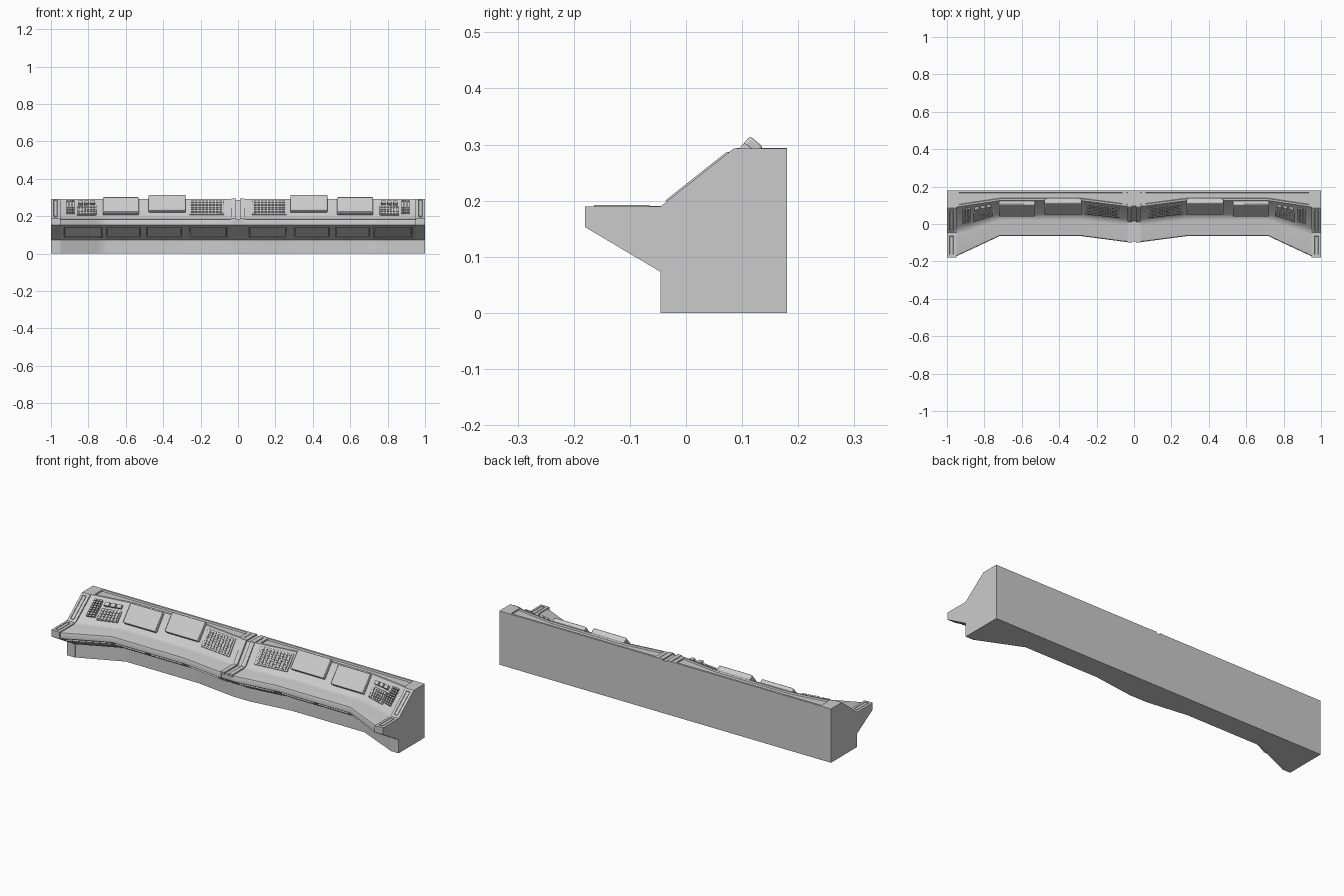
import bpy, bmesh
from mathutils import Vector

if "Cube" in bpy.data.objects:
    bpy.data.objects.remove(bpy.data.objects["Cube"])

# Plan of the console: x, lip y, plinth y, slope foot y, slope top y
PLAN = [(0, -.10, .03, .01, .09), (.05, -.10, .03, .01, .09),
        (.28, -.07, .06, .035, .12), (.72, -.07, .06, .035, .12),
        (.95, -.18, -.045, -.045, .085), (1, -.18, -.045, -.045, .085)]
Z_BASE, Z_LIP, Z_DESK, Z_TOP, BACK = .073, .153, .19, .293, .18


def plan(x):
    for a, b in zip(PLAN, PLAN[1:]):
        if x <= b[0]:
            t = (x - a[0]) / (b[0] - a[0])
            return [p + (q - p) * t for p, q in zip(a[1:], b[1:])]
    return PLAN[-1][1:]


def profile(x, r, tray):
    """Side outline at x; r sinks the working surfaces, tray dishes the top."""
    lip, base, foot, top = plan(x)
    zd = Z_DESK - r
    dy, dz = top - foot, Z_TOP - zd
    pts = [(BACK, 0), (base, 0), (base, Z_BASE), (lip + r, Z_LIP)]
    if tray:
        # soft lip and a filleted desk-to-slope corner
        pts += [(lip + r, zd - .008), (lip + r + .003, zd - .002), (lip + r + .01, zd)]
        pts += [(foot - .02 + r, zd), (foot - .002 + r, zd + .004),
                (foot + r + .13 * dy, zd + .13 * dz)]
        pts += [(top + r - .006, Z_TOP - .008), (top + r, Z_TOP - .001), (top + r + .01, Z_TOP),
                (top + r + .013, Z_TOP - .008), (.166, Z_TOP - .008), (.169, Z_TOP)]
    else:
        pts += [(lip + r, zd), (foot + r, zd), (top + r, Z_TOP - r)]
    return pts + [(BACK, Z_TOP - (0 if tray else r))]


def finish(name, bm, bevel=0, mirror=True):
    bmesh.ops.recalc_face_normals(bm, faces=bm.faces)
    me = bpy.data.meshes.new(name)
    bm.to_mesh(me)
    bm.free()
    ob = bpy.data.objects.new(name, me)
    bpy.context.collection.objects.link(ob)
    if mirror:
        m = ob.modifiers.new("mirror", 'MIRROR')
        m.use_mirror_merge = False
    if bevel:
        b = ob.modifiers.new("bevel", 'BEVEL')
        b.width, b.segments, b.limit_method = bevel, 2, 'ANGLE'
    bpy.ops.object.select_all(action='DESELECT')
    ob.select_set(True)
    bpy.context.view_layer.objects.active = ob
    bpy.ops.object.shade_smooth_by_angle(angle=.55)
    return ob


def loft(name, xs, r=0, tray=False, mirror=True):
    bm = bmesh.new()
    rings = [[bm.verts.new((x, y, z)) for y, z in profile(abs(x), r, tray)] for x in xs]
    for a, b in zip(rings, rings[1:]):
        for i in range(len(a)):
            j = (i + 1) % len(a)
            bm.faces.new((a[i], a[j], b[j], b[i]))
    bm.faces.new(rings[0])
    bm.faces.new(rings[-1])
    return finish(name, bm, mirror=mirror)


def on_surface(strip, x, t, h):
    """Point on a named strip of the console, lifted h along its normal."""
    lip, base, foot, top = plan(x)
    a, b = {"slope": ((foot, Z_DESK), (top, Z_TOP)), "under": ((base, Z_BASE), (lip, Z_LIP)),
            "desk": ((lip, Z_DESK), (foot, Z_DESK)), "top": ((top, Z_TOP), (BACK, Z_TOP))}[strip]
    a, b = Vector(a), Vector(b)
    d = b - a
    p = a + d * t + Vector((-d.y, d.x)).normalized() * h
    return (x, p.x, p.y)


def add_patch(bm, strip, x0, x1, t0, t1, h, inset=0, sink=.012):
    """A thin box that follows the console surface."""
    corners = [(x0, t0), (x1, t0), (x1, t1), (x0, t1)]
    lo = [bm.verts.new(on_surface(strip, x, t, -sink)) for x, t in corners]
    hi = [bm.verts.new(on_surface(strip, x, t, h)) for x, t in corners]
    bm.faces.new(lo[::-1])
    for i in range(4):
        j = (i + 1) % 4
        bm.faces.new((lo[i], lo[j], hi[j], hi[i]))
    face = bm.faces.new(hi)
    if inset:
        bm.normal_update()
        bmesh.ops.inset_region(bm, faces=[face], thickness=inset, depth=0)
        bm.normal_update()
        n = face.normal.copy()
        bmesh.ops.translate(bm, verts=face.verts, vec=-n * .004)


def patch(name, *args, bevel=0, **kw):
    bm = bmesh.new()
    add_patch(bm, *args, **kw)
    return finish(name, bm, bevel)


def keys(name, x0, x1, t0, t1, cols, rows, h, gap=.25):
    bm = bmesh.new()
    w, d = (x1 - x0) / cols, (t1 - t0) / rows
    for i in range(cols):
        for j in range(rows):
            x, t = x0 + i * w, t0 + j * d
            add_patch(bm, "slope", x, x + w * (1 - gap), t, t + d * (1 - gap), h)
    return finish(name, bm)


# Main shell, end frames and centre spine
loft("console_body", [.035, .05, .25, .28, .31, .69, .72, .75, .955], r=.005, tray=True)
loft("end_frame", [.95, 1])
loft("centre_spine", [-.042, .042], r=.006, mirror=False)

# Raised ribs of the centre spine
for strip in ("desk", "slope", "top"):
    patch("centre_rib_" + strip, strip, .012, .036, 0, 1, .001, sink=.01)

# Trim strips on the end frames
patch("end_trim_slope", "slope", .966, .986, .08, .92, .003, inset=.003)
patch("end_trim_desk", "desk", .966, .986, .12, .85, .002, inset=.003)

# Cross rails closing the top trays
patch("tray_end_outer", "top", .935, .952, 0.08, 1, 0)
patch("tray_end_inner", "top", .04, .062, 0.08, 1, 0)

# Panels under the desk overhang
for i, (a, b) in enumerate([(.06, .26), (.30, .49), (.52, .705), (.725, .93)]):
    patch("under_panel_%d" % i, "under", a, b, .2, .88, .004, inset=.008)

# Tilted screens
patch("inner_screen", "slope", .28, .478, .32, 1.1, .019, bevel=.005)
patch("outer_screen", "slope", .53, .722, .2, .99, .019, bevel=.005)

# Inner keyboard on its plate
patch("keyboard_plate", "slope", .075, .26, .2, .93, -.001, bevel=.002)
keys("keyboard_keys", .085, .255, .26, .9, 9, 7, .004)

# Outer control cluster: button column, switch row, keypad
keys("button_column", .875, .92, .28, .92, 3, 8, .005)
keys("switch_row", .765, .862, .72, .9, 3, 1, .009)
patch("keypad_plate", "slope", .757, .862, .2, .64, -.001, bevel=.002)
keys("keypad_keys", .763, .86, .24, .62, 6, 4, .004)
